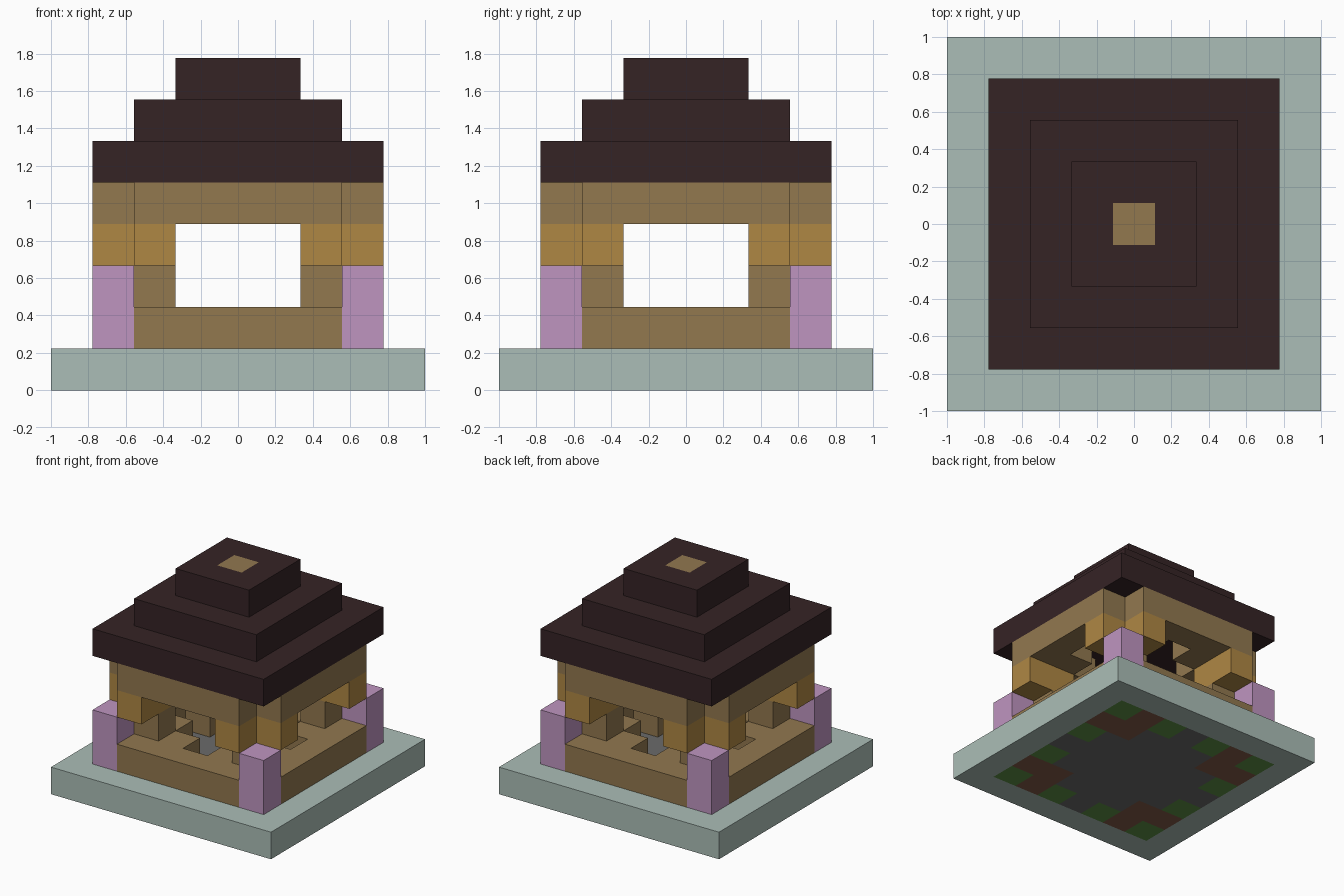
import bpy, bmesh

cube = bpy.data.objects.get("Cube")
if cube:
    bpy.data.objects.remove(cube, do_unlink=True)

U = 2 / 9  # block size


def material(name, *rgb):
    lin = [((c / 255 + 0.055) / 1.055) ** 2.4 for c in rgb] + [1]
    m = bpy.data.materials.new(name)
    m.use_nodes = True
    m.diffuse_color = lin
    m.node_tree.nodes["Principled BSDF"].inputs["Base Color"].default_value = lin
    return m


stone = material("pale_stone", 171, 190, 183)
pink = material("pink_post", 191, 149, 192)
wood = material("brown_wood", 146, 120, 79)
gold = material("golden_wood", 175, 135, 68)
tile = material("dark_roof", 53, 35, 37)
grey = material("grey_floor", 106, 106, 106)
earth = material("brown_earth", 130, 92, 72)
grass = material("green_grass", 93, 143, 68)


def square(r):
    return {(i, j) for i in range(-r, r + 1) for j in range(-r, r + 1)}


def corners(a, b):
    return {(s * p, t * q) for p, q in ((a, b), (b, a)) for s in (-1, 1) for t in (-1, 1)}


def slab(name, cells, low, high, colour):
    """Extrude grid cells between two levels; colour is a material or a rule by cell."""
    rule = colour if callable(colour) else lambda c: colour
    mesh = bpy.data.meshes.new(name)
    mats = []
    bm = bmesh.new()
    for i, j in sorted(cells):
        mat = rule((i, j))
        if mat not in mats:
            mats.append(mat)
            mesh.materials.append(mat)
        ring = [(i - .5, j - .5), (i + .5, j - .5), (i + .5, j + .5), (i - .5, j + .5)]
        faces = [[(*p, high) for p in ring], [(*p, low) for p in reversed(ring)]]
        for k, (di, dj) in enumerate(((0, -1), (1, 0), (0, 1), (-1, 0))):
            if (i + di, j + dj) not in cells:
                p, q = ring[k], ring[(k + 1) % 4]
                faces.append([(*p, low), (*q, low), (*q, high), (*p, high)])
        for f in faces:
            face = bm.faces.new([bm.verts.new((x * U, y * U, z * U)) for x, y, z in f])
            face.material_index = mats.index(mat)
    bmesh.ops.remove_doubles(bm, verts=bm.verts[:], dist=0.001)
    bmesh.ops.dissolve_limit(bm, angle_limit=0.01, verts=bm.verts[:],
                             edges=bm.edges[:], delimit={'MATERIAL'})
    bm.to_mesh(mesh)
    bm.free()
    ob = bpy.data.objects.new(name, mesh)
    bpy.context.collection.objects.link(ob)
    return ob


def ground_colour(cell):
    a, b = sorted((abs(cell[0]), abs(cell[1])))
    if b == 4:
        return stone
    if (a, b) in ((3, 3), (1, 3)):
        return grass
    if a == 2:
        return earth
    return grey


# Plinth with a patchwork core
slab("plinth", square(4), 0, 1, ground_colour)

# Low wall and floor around the sunken centre
posts = corners(3, 3)
opening = square(1) | corners(2, 0)
ring = square(3) - posts - opening
slab("floor_wall", ring, 1, 2, wood)

# Corner posts, inner columns and brackets
for n, cell in enumerate(sorted(posts)):
    slab(f"corner_post_{n + 1}", {cell}, 1, 3, pink)
for n, (i, j) in enumerate(sorted(corners(2, 2))):
    slab(f"column_{n + 1}", {(i, j)}, 2, 3, wood)
    s, t = i // 2, j // 2
    slab(f"bracket_{n + 1}", {(i, j), (i + s, j), (i, j + t)}, 3, 4, gold)

# Upper beams with the matching ceiling opening
slab("upper_beams", ring, 4, 5, wood)

# Stepped roof with a flush wooden cap
slab("roof_lower", square(3), 5, 6, tile)
slab("roof_middle", square(2), 6, 7, tile)
slab("roof_top", square(1), 7, 8, lambda c: wood if c == (0, 0) else tile)
